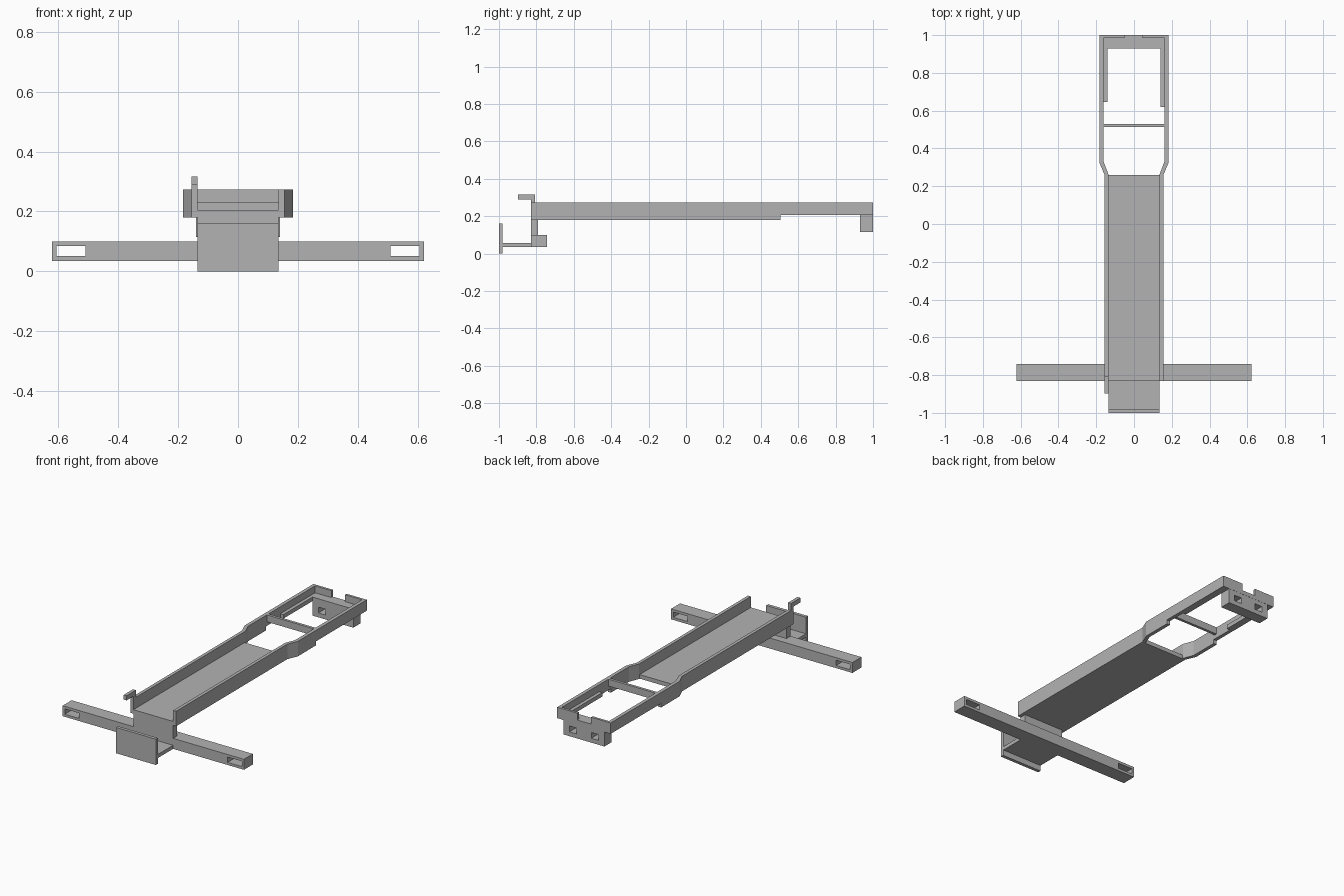
import bpy
import bmesh

if "Cube" in bpy.data.objects:
    bpy.data.objects.remove(bpy.data.objects["Cube"])

GREY = (0.45, 0.45, 0.45, 1)
grey = bpy.data.materials.new("plain_grey")
grey.use_nodes = True
grey.diffuse_color = GREY
grey.node_tree.nodes["Principled BSDF"].inputs["Base Color"].default_value = GREY


def prism(name, points, axis, low, high):
    """Extrude a 2D outline along axis (x: points are y,z; z: points are x,y)."""
    bm = bmesh.new()
    place = (lambda a, b: (low, a, b)) if axis == "x" else (lambda a, b: (a, b, low))
    face = bm.faces.new([bm.verts.new(place(a, b)) for a, b in points])
    grown = bmesh.ops.extrude_face_region(bm, geom=[face])["geom"]
    depth = high - low
    shift = (depth, 0, 0) if axis == "x" else (0, 0, depth)
    bmesh.ops.translate(bm, vec=shift, verts=[g for g in grown if isinstance(g, bmesh.types.BMVert)])
    bmesh.ops.recalc_face_normals(bm, faces=bm.faces)
    mesh = bpy.data.meshes.new(name)
    bm.to_mesh(mesh)
    bm.free()
    mesh.materials.append(grey)
    obj = bpy.data.objects.new(name, mesh)
    bpy.context.collection.objects.link(obj)
    return obj


def box(name, x, y, z):
    return prism(name, [(x[0], y[0]), (x[1], y[0]), (x[1], y[1]), (x[0], y[1])], "z", *z)


def cut(target, x, y, z):
    """Cut a box-shaped opening out of target."""
    cutter = box(target.name + "_cutter", x, y, z)
    cutter.hide_render = True
    cutter.hide_viewport = True
    cutter.display_type = "WIRE"
    mod = target.modifiers.new("opening", "BOOLEAN")
    mod.operation = "DIFFERENCE"
    mod.solver = "EXACT"
    mod.object = cutter


INNER = 0.136       # half width of the channel inside
MID = (-INNER, INNER)
TOP = 0.273

# Channel floor and the two side walls that flare out to the rear frame
box("tray_floor", MID, (-0.83, 0.26), (0.18, 0.205))
outline = [(INNER, -0.83), (0.156, -0.83), (0.156, 0.26), (0.183, 0.325),
           (0.183, 1), (0.161, 1), (0.161, 0.33), (INNER, 0.265)]
for side, s in (("left", 1), ("right", -1)):
    wall = prism(side + "_wall", [(x * s, y) for x, y in outline], "z", 0.18, TOP)
    cut(wall, (-0.3, 0.3), (0.505, 1.1), (0.1, 0.205))
    # Ledge inside the rear frame
    start = 0.62 if s > 0 else 0.645
    box(side + "_ledge", sorted((0.14 * s, 0.162 * s)), (start, 0.985), (0.205, 0.23))

# Cross strip and rear wall with a notch
box("cross_strip", (-0.162, 0.162), (0.513, 0.53), (0.23, TOP))
rear_wall = box("rear_wall", (-0.162, 0.162), (0.985, 1), (0.205, TOP))
cut(rear_wall, (-0.05, 0.045), (0.9, 1.1), (0.23, 0.4))

# Rear block with two through holes
rear_block = box("rear_block", (-0.14, 0.14), (0.93, 0.999), (0.115, 0.23))
for x in (-0.075, 0.075):
    cut(rear_block, (x - 0.025, x + 0.025), (0.8, 1.1), (0.142, 0.178))

# Crossbar with a slot at each end
crossbar = box("crossbar", (-0.622, 0.622), (-0.83, -0.742), (0.035, 0.1))
for s in (1, -1):
    cut(crossbar, sorted((0.51 * s, 0.607 * s)), (-0.9, -0.7), (0.051, 0.084))

# Upright joining crossbar to channel, and the front bracket
box("upright", MID, (-0.83, -0.79), (0.1, 0.18))
bracket = [(-0.83, 0.035), (-0.83, 0.057), (-0.98, 0.057), (-0.98, 0.16),
           (-1, 0.16), (-1, 0), (-0.98, 0), (-0.98, 0.035)]
prism("front_bracket", bracket, "x", *MID)

# Hook on top of the right wall
hook = [(-0.83, TOP), (-0.806, TOP), (-0.806, 0.317), (-0.897, 0.317),
        (-0.897, 0.288), (-0.83, 0.288)]
prism("hook", hook, "x", -0.156, -INNER)
